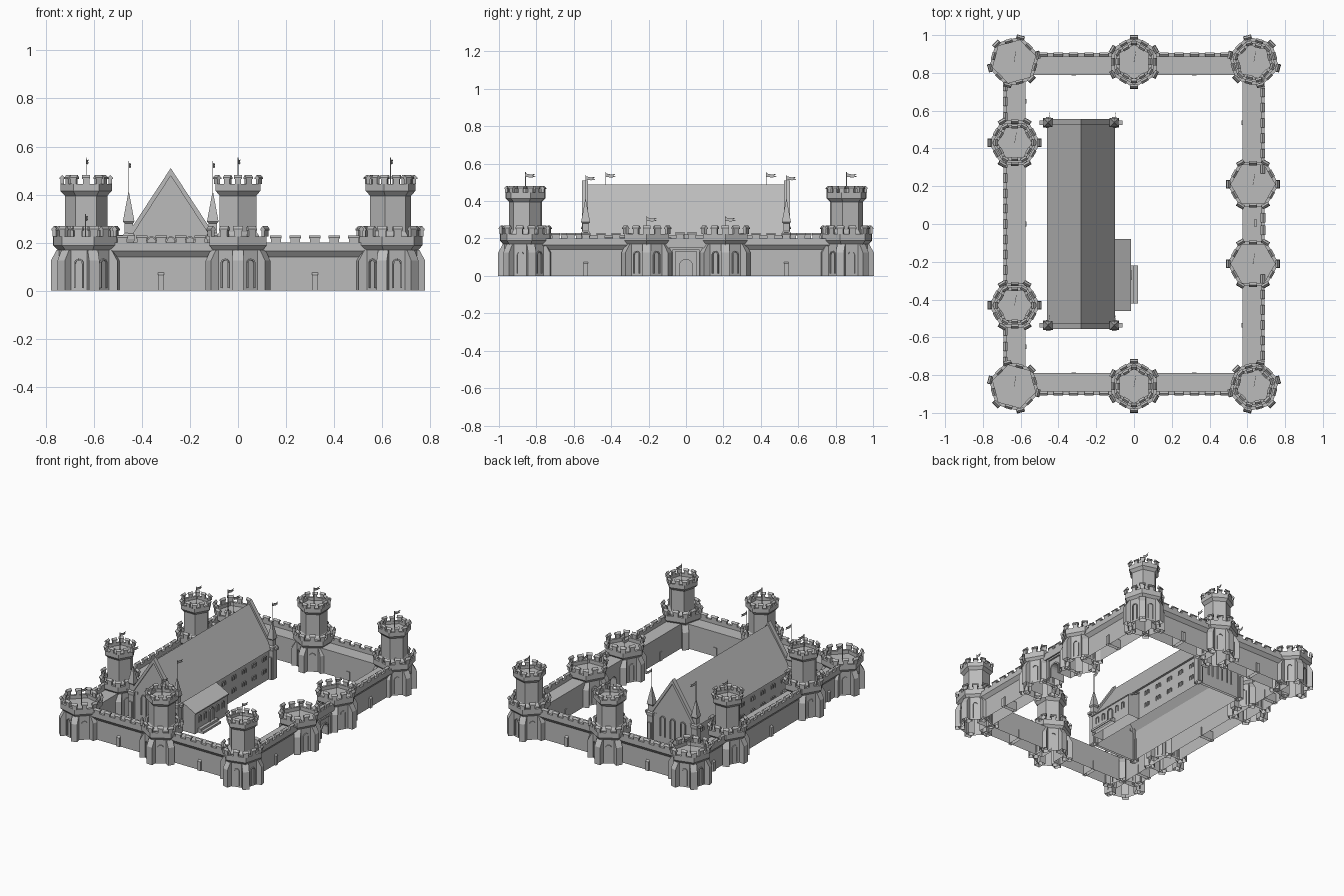
import bpy, bmesh, math
from mathutils import Matrix, Vector

cube = bpy.data.objects.get("Cube")
if cube:
    bpy.data.objects.remove(cube, do_unlink=True)

stone = bpy.data.materials.new("grey_stone")
stone.use_nodes = True
GREY = (0.5, 0.5, 0.5, 1)
stone.diffuse_color = GREY
stone.node_tree.nodes["Principled BSDF"].inputs["Base Color"].default_value = GREY


def finish(bm, name, open_bottom=False):
    if open_bottom:
        low = [f for f in bm.faces if all(v.co.z < 0.001 for v in f.verts)]
        bmesh.ops.delete(bm, geom=low, context='FACES')
    bmesh.ops.recalc_face_normals(bm, faces=bm.faces)
    mesh = bpy.data.meshes.new(name)
    bm.to_mesh(mesh)
    bm.free()
    mesh.materials.append(stone)
    obj = bpy.data.objects.new(name, mesh)
    bpy.context.collection.objects.link(obj)
    return obj


def frame(x, y, z=0, angle=0):
    """Local x points along the angle, local z stays up."""
    return Matrix.Translation((x, y, z)) @ Matrix.Rotation(angle, 4, 'Z')


def extrude(bm, outline, a, b, m):
    """Outline in local (x, z), swept along local y from a to b."""
    ends = [[bm.verts.new(m @ Vector((u, y, w))) for u, w in outline] for y in (a, b)]
    n = len(outline)
    for i in range(n):
        j = (i + 1) % n
        bm.faces.new((ends[0][i], ends[0][j], ends[1][j], ends[1][i]))
    bm.faces.new(ends[0])
    bm.faces.new(ends[1])


def box(bm, x0, x1, y0, y1, z0, z1, m=Matrix()):
    extrude(bm, [(x0, z0), (x1, z0), (x1, z1), (x0, z1)], y0, y1, m)


def lathe(bm, profile, m, sides=6):
    """Polygonal turning; local x points at a corner."""
    rings = []
    for r, z in profile:
        rings.append([bm.verts.new(m @ Vector((r * math.cos(t), r * math.sin(t), z)))
                      for t in (2 * math.pi * i / sides for i in range(sides))])
    for low, high in zip(rings, rings[1:]):
        for i in range(sides):
            j = (i + 1) % sides
            bm.faces.new((low[i], low[j], high[j], high[i]))
    bm.faces.new(rings[0])
    bm.faces.new(rings[-1])


def merlon(bm, m, w, d, h):
    """Upright block with an overhanging ridged coping; width on local y."""
    box(bm, -d / 2, d / 2, -w / 2, w / 2, 0, h * 0.55, m)
    e = d / 2 + 0.004
    extrude(bm, [(-e, h * .55), (e, h * .55), (e, h * .7), (0, h), (-e, h * .7)],
            -w / 2 - 0.004, w / 2 + 0.004, m)


def arch(w, h, steps=8):
    """Round-headed opening outline."""
    r = w / 2
    return [(-r, 0)] + [(-r * math.cos(math.pi * i / steps), h - r + r * math.sin(math.pi * i / steps))
                        for i in range(steps + 1)] + [(r, 0)]


def arch_frame(bm, m, w, h, t, depth):
    """Raised border around an arch, in the local x-z plane."""
    inner, outer = arch(w, h), arch(w + 2 * t, h + t)
    rings = [[bm.verts.new(m @ Vector((u, y, z))) for u, z in o]
             for o, y in ((inner, 0), (inner, depth), (outer, depth), (outer, 0))]
    for a, b in zip(rings, rings[1:]):
        for i in range(len(a) - 1):
            bm.faces.new((a[i], a[i + 1], b[i + 1], b[i]))


def crown(bm, m, r, z, w, h):
    """Battlements around a six-sided top: corners and mid-sides."""
    for i in range(12):
        t = i * math.pi / 6
        d = r if i % 2 == 0 else r * math.cos(math.pi / 6)
        merlon(bm, m @ Matrix.Rotation(t, 4, 'Z') @ Matrix.Translation((d - 0.007, 0, z)), w, 0.014, h)


def flag(name, x, y, z0, z1):
    bm = bmesh.new()
    box(bm, x - .0015, x + .0015, y - .0015, y + .0015, z0, z1)
    tail = [(0, 0), (.03, -.004), (.055, 0), (.04, .007), (.055, .015), (.03, .012), (0, .018)]
    extrude(bm, [(u, w + z1 - .025) for u, w in tail], -.001, .001, frame(x, y, 0, math.radians(80)))
    finish(bm, name)


def tower(name, x, y, angle, tall):
    m = frame(x, y, 0, angle)
    bm = bmesh.new()
    lathe(bm, [(.12, 0), (.12, .17), (.137, .188), (.137, .225), (.117, .225), (.117, .2)], m)
    crown(bm, m, .137, .225, .032, .045)
    for i in range(6):
        turn = m @ Matrix.Rotation(i * math.pi / 3, 4, 'Z')
        # corner buttress with a sloping head
        extrude(bm, [(.08, 0), (.143, 0), (.143, .125), (.118, .17), (.08, .17)], -.022, .022, turn)
        # tall arched panel in the middle of each side
        side = m @ Matrix.Rotation(math.pi / 6 + i * math.pi / 3, 4, 'Z')
        panel = side @ Matrix.Translation((.104, 0, .012)) @ Matrix.Rotation(math.pi / 2, 4, 'Z')
        arch_frame(bm, panel, .028, .115, .006, -.007)
    finish(bm, name + "_base", True)
    if tall:
        bm = bmesh.new()
        lathe(bm, [(.1, .2), (.1, .23), (.088, .245), (.088, .395), (.107, .415),
                   (.107, .445), (.09, .445), (.09, .425)], m)
        crown(bm, m, .107, .445, .026, .036)
        finish(bm, name + "_turret")
    flag(name + "_flag", x, y, .425 if tall else .2, .555 if tall else .32)


def wall(name, x, y, angle, half, step=.081, gaps=()):
    """Curtain wall; local x is outward from the outer face, local y runs along."""
    m = frame(x, y, 0, angle)
    bm = bmesh.new()
    extrude(bm, [(-.095, 0), (0, 0), (0, .14), (.02, .165), (.02, .2), (.003, .2),
                 (.003, .175), (-.095, .175)], -half, half, m)
    n = int((half - .03) / step)
    for i in range(-n, n + 1):
        merlon(bm, m @ Matrix.Translation((.0115, i * step, .2)), .04, .017, .03)
    for g in gaps:
        box(bm, -.1, .012, g - .012, g + .012, 0, .065, m)
        extrude(bm, [(0, .06), (.012, .06), (.012, .065), (0, .075)], g - .012, g + .012, m)
    finish(bm, name, True)


Q = math.pi / 2
# Curtain walls
for s, word in ((-1, "front"), (1, "back")):
    for side, e in (("left", 1), ("right", -1)):
        wall(f"{word}_wall_{side}", e * .32, s * .885, s * Q, .27, gaps=(0,))
    wall(f"left_wall_{word}", .67, s * .535, 0, .28, gaps=(0,))
wall("right_wall", -.67, 0, math.pi, .8, gaps=(-.65, 0, .65))

# Towers at corners, mid-walls and gate
for s, word in ((-1, "front"), (1, "back")):
    tower(word + "_left_corner_tower", .635, s * .86, s * Q / 2, True)
    tower(word + "_right_corner_tower", -.635, s * .86, s * Q * 1.5, False)
    tower(word + "_middle_tower", 0, s * .858, Q, True)
    tower(word + "_right_tower", -.632, s * .43, 0, True)
    tower(word + "_gate_tower", .63, s * .21, 0, False)

# Gatehouse: wall pierced by an arched passage
bm = bmesh.new()
gate = frame(.68, 0, 0, Q)
opening = arch(.07, .088)
outline = [(-.13, 0)] + opening + [(.13, 0), (.13, .175), (-.13, .175)]
extrude(bm, outline, 0, .105, gate)
box(bm, -.13, .13, -.012, .008, .15, .2, gate)
for e in (-.033, .033):
    merlon(bm, frame(.682, e, .2), .04, .018, .035)
arch_frame(bm, gate, .07, .088, .01, -.008)
for e in (-.065, .065):
    box(bm, e - .008, e + .008, -.012, 0, 0, .14, gate)
box(bm, -.073, .073, -.012, 0, .13, .142, gate)
box(bm, -.012, .025, .03, .045, .17, .225, gate)
finish(bm, "gatehouse", True)

# Great hall body with its steep roof
hall = frame(-.28, 0)
bm = bmesh.new()
extrude(bm, [(-.165, 0), (.165, 0), (.165, .225), (-.165, .225)], -.53, .53, hall)
bmesh.ops.delete(bm, geom=[f for f in bm.faces if f.calc_center_median().z > .22], context='FACES')
finish(bm, "hall_walls", True)
bm = bmesh.new()
extrude(bm, [(-.18, .215), (0, .49), (.18, .215), (.165, .215), (0, .475), (-.165, .215)], -.535, .535, hall)
finish(bm, "hall_roof")

# Gable walls with a raised border
for s, word in ((-1, "front"), (1, "back")):
    bm = bmesh.new()
    a, b = sorted((s * .528, s * .546))
    extrude(bm, [(-.165, 0), (.165, 0), (.165, .23), (0, .485), (-.165, .23)], a, b, hall)
    a, b = sorted((s * .525, s * .556))
    extrude(bm, [(-.18, .235), (0, .51), (.18, .235), (.158, .235), (0, .478), (-.158, .235)], a, b, hall)
    for u in (-.08, 0, .08):
        arch_frame(bm, frame(-.28 + u, s * .546, .08), .03, .14, .006, s * .008)
    finish(bm, word + "_gable", True)
    # Corner pinnacles with spires
    for e, side in ((1, "left"), (-1, "right")):
        x, y = -.28 + e * .175, s * .537
        bm = bmesh.new()
        m = frame(x, y, 0, Q / 2)
        lathe(bm, [(.03, 0), (.03, .2), (.036, .215), (.036, .23), (.024, .24), (.024, .28),
                   (.034, .288), (.002, .41)], m, 4)
        box(bm, -.045, .045, -.012, .012, .215, .232, frame(x, y))
        box(bm, -.012, .012, -.03, .03, 0, .16, frame(x, y))
        finish(bm, f"{word}_{side}_pinnacle", True)
        flag(f"{word}_{side}_pinnacle_flag", x, y, .4, .54)

# Window surrounds along both hall sides, two rows
bm = bmesh.new()
for e in (-1, 1):
    for i in range(9):
        for z in (.06, .15):
            y = -.46 + i * .115
            if e > 0 and y < -.05:
                continue
            for d in (-.012, .012):
                arch_frame(bm, frame(-.28 + e * .165, y + d, z, Q), .014, .028, .004, -e * .006)
finish(bm, "hall_windows")

# Lean-to annex and entrance steps
bm = bmesh.new()
extrude(bm, [(-.115, 0), (-.022, 0), (-.022, .145), (-.115, .19)], -.455, -.085, Matrix())
extrude(bm, [(-.12, .195), (-.015, .142), (-.015, .15), (-.12, .207)], -.46, -.08, Matrix())
for y in (-.4, -.34, -.2, -.14):
    arch_frame(bm, frame(-.022, y, .07, Q), .02, .045, .005, -.006)
arch_frame(bm, frame(-.022, -.27, .03, Q), .04, .09, .006, -.008)
finish(bm, "annex", True)
bm = bmesh.new()
box(bm, -.025, 0, -.42, -.22, 0, .03)
box(bm, 0, .02, -.42, -.22, 0, .015)
finish(bm, "entrance_steps", True)
